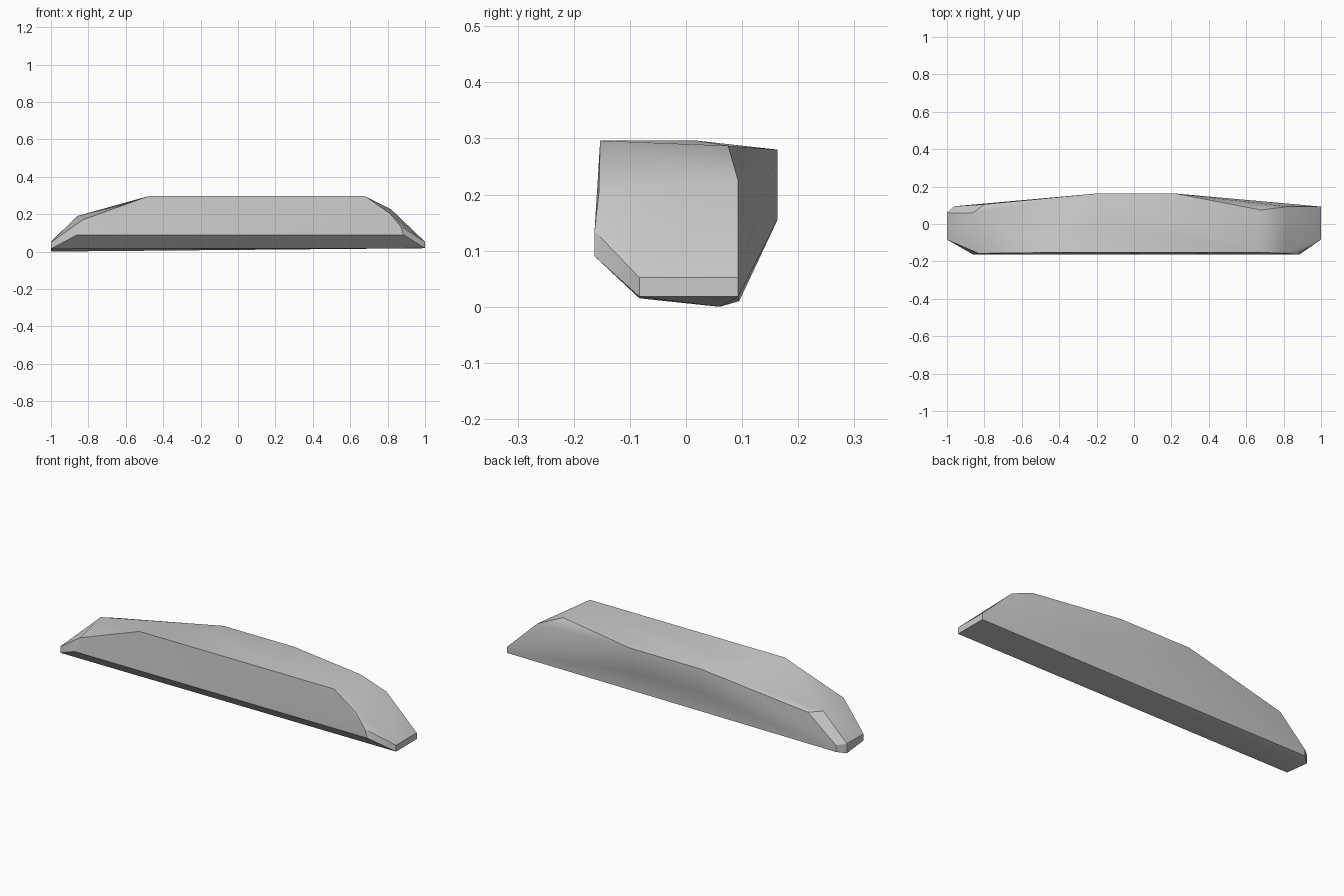
import bpy
import bmesh
import math

cube = bpy.data.objects.get("Cube")
if cube:
    bpy.data.objects.remove(cube, do_unlink=True)


def flat_material(name, colour):
    mat = bpy.data.materials.new(name)
    mat.use_nodes = True
    mat.diffuse_color = colour
    mat.node_tree.nodes["Principled BSDF"].inputs["Base Color"].default_value = colour
    return mat


def faceted_solid(name, corners, mat):
    """Wrap the corner points in a closed faceted skin."""
    bm = bmesh.new()
    for co in corners:
        bm.verts.new(co)
    hull = bmesh.ops.convex_hull(bm, input=bm.verts)
    loose = {g for g in hull["geom_interior"] + hull["geom_unused"]
             if isinstance(g, bmesh.types.BMVert)}
    bmesh.ops.delete(bm, geom=list(loose), context="VERTS")
    bmesh.ops.dissolve_limit(bm, angle_limit=math.radians(1),
                             verts=bm.verts, edges=bm.edges)
    bmesh.ops.recalc_face_normals(bm, faces=bm.faces)
    mesh = bpy.data.meshes.new(name)
    bm.to_mesh(mesh)
    bm.free()
    mesh.materials.append(mat)
    obj = bpy.data.objects.new(name, mesh)
    bpy.context.collection.objects.link(obj)
    return obj


# Flat top, dropping slightly to the bulged back
top = [(-0.48, -0.153, 0.296), (0.68, -0.153, 0.296),
       (-0.2, 0.02, 0.296), (0.2, 0.02, 0.296),
       (0.68, 0.075, 0.287)]
back_bulge = [(x, 0.163, z) for x in (-0.2, 0.22) for z in (0.155, 0.28)]

# Front face with its undercut lower edge
front = [(-0.83, -0.157, 0.17), (-0.86, -0.163, 0.09),
         (0.81, -0.155, 0.205), (0.87, -0.163, 0.135), (0.885, -0.163, 0.09)]

# Sloping left end (+x) with a small upright tip
left_end = [(0.82, 0.093, 0.225)]
left_end += [(1.0, y, z) for y in (-0.083, 0.093) for z in (0.018, 0.052)]

# Sloping right end (-x) with a chamfered back corner
right_end = [(-0.86, 0.06, 0.19), (-0.8, 0.105, 0.185),
             (-1.0, -0.083, 0.015), (-1.0, -0.083, 0.05),
             (-1.0, 0.06, 0.0), (-1.0, 0.06, 0.052),
             (-0.96, 0.095, 0.01), (-0.96, 0.095, 0.045)]

stone = flat_material("light grey", (0.6, 0.6, 0.6, 1.0))
slab = faceted_solid("faceted_slab", top + back_bulge + front + left_end + right_end, stone)

# Soft shading across shallow facets, crisp main edges
bpy.ops.object.select_all(action="DESELECT")
slab.select_set(True)
bpy.context.view_layer.objects.active = slab
bpy.ops.object.shade_smooth_by_angle(angle=math.radians(30))
